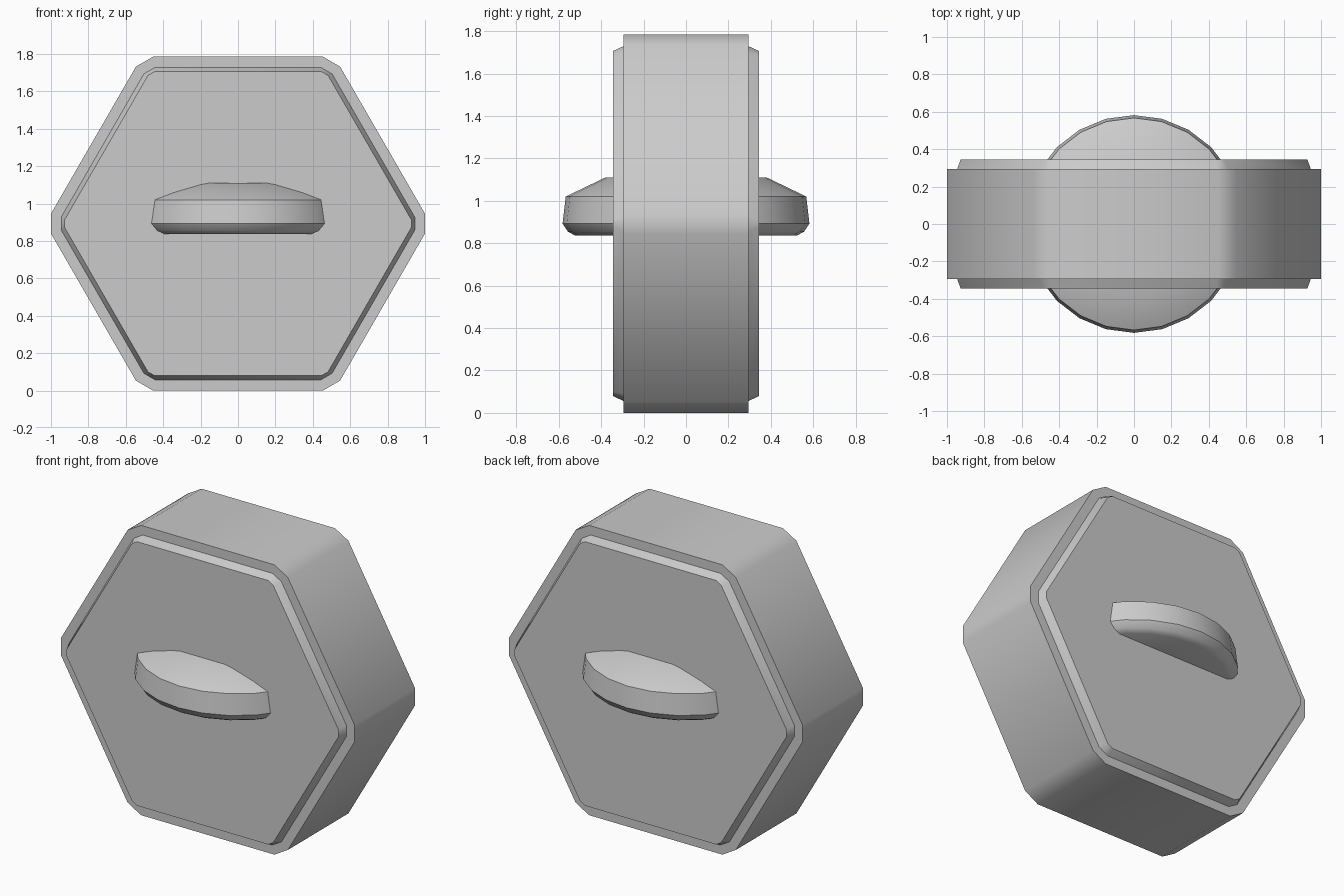
import bpy, bmesh, math

if "Cube" in bpy.data.objects:
    bpy.data.objects.remove(bpy.data.objects["Cube"])

CZ = 0.8925  # height of the body centre

grey = bpy.data.materials.new("light grey")
grey.diffuse_color = (0.6, 0.6, 0.6, 1.0)
grey.use_nodes = True
grey.node_tree.nodes["Principled BSDF"].inputs["Base Color"].default_value = grey.diffuse_color


def finish(name, bm):
    bmesh.ops.recalc_face_normals(bm, faces=bm.faces)
    me = bpy.data.meshes.new(name)
    bm.to_mesh(me)
    bm.free()
    me.materials.append(grey)
    ob = bpy.data.objects.new(name, me)
    bpy.context.collection.objects.link(ob)
    bpy.ops.object.select_all(action='DESELECT')
    ob.select_set(True)
    bpy.context.view_layer.objects.active = ob
    bpy.ops.object.shade_smooth_by_angle(angle=math.radians(35))
    return ob


def loft(name, rings):
    """Join equal rings of points in order and cap both ends."""
    bm = bmesh.new()
    loops = [[bm.verts.new(p) for p in ring] for ring in rings]
    n = len(loops[0])
    for a, b in zip(loops, loops[1:]):
        for i in range(n):
            j = (i + 1) % n
            bm.faces.new((a[i], a[j], b[j], b[i]))
    bm.faces.new(loops[0])
    bm.faces.new(loops[-1])
    return finish(name, bm)


def hexagon(y, apothem, reach):
    """Hexagon with clipped corners; reach is the distance to a clipped corner."""
    half = (apothem * 2 / math.sqrt(3) - reach) * math.sqrt(3)
    pts = []
    for k in range(6):
        a = math.radians(60 * k)
        for s in (-half, half):
            pts.append((reach * math.cos(a) - s * math.sin(a), y,
                        CZ + reach * math.sin(a) + s * math.cos(a)))
    return pts


def circle(r, z, n=24):
    return [(r * math.cos(2 * math.pi * i / n), r * math.sin(2 * math.pi * i / n), z)
            for i in range(n)]


# Hexagonal body with a raised, chamfered panel on front and back
half_profile = [(0.345, 0.813, 0.927), (0.295, 0.836, 0.945), (0.295, CZ, 1.0)]
rings = [hexagon(-y, a, r) for y, a, r in half_profile]
rings += [hexagon(y, a, r) for y, a, r in reversed(half_profile)]
loft("hexagon_body", rings)

# Round disc passing through the middle, showing on front and back
disc_profile = [(0.525, 0.837), (0.557, 0.855), (0.582, 0.893),
                (0.567, 1.02), (0.38, 1.11)]
loft("round_disc", [circle(r, z) for r, z in disc_profile])
